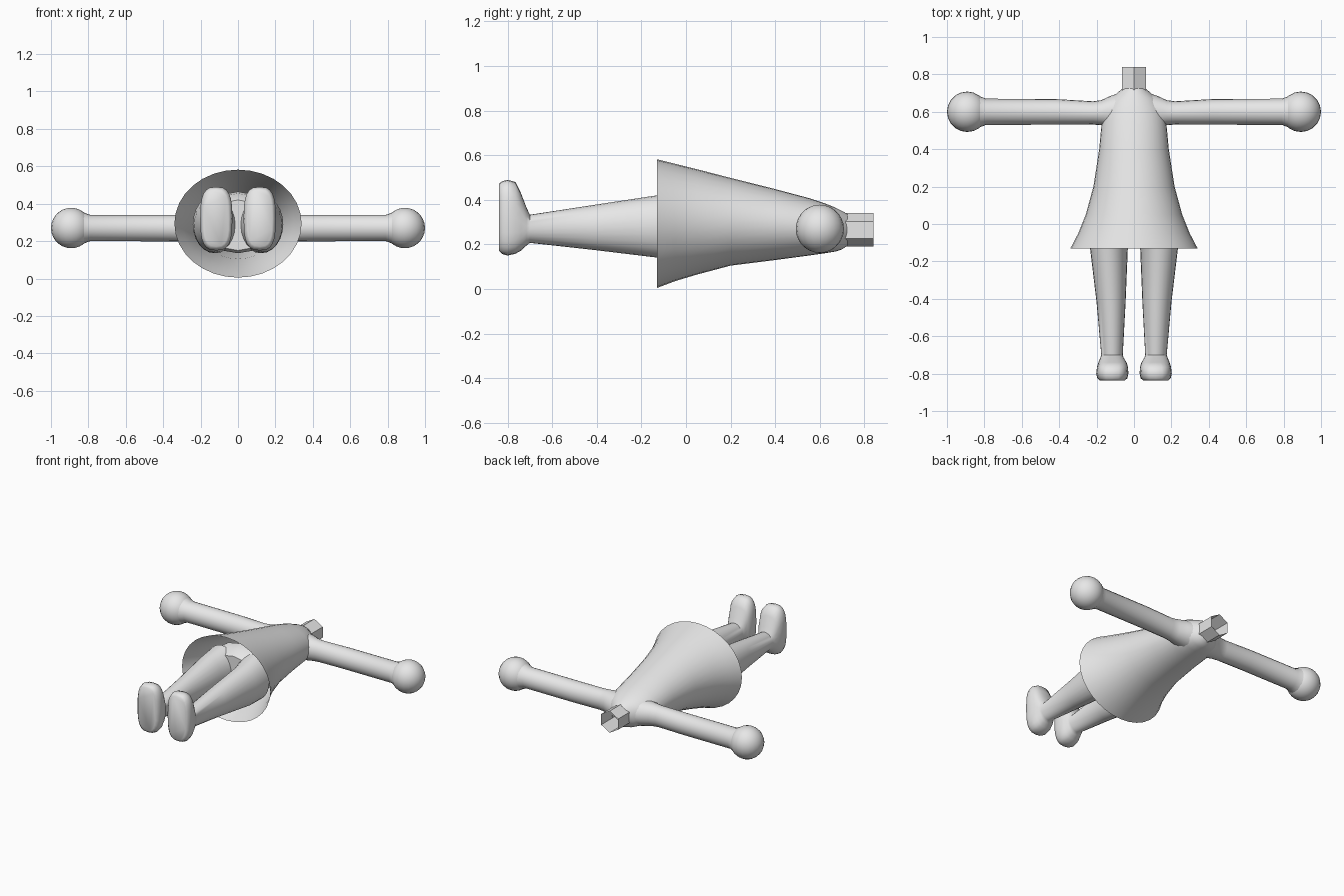
import bpy, bmesh, math

if "Cube" in bpy.data.objects:
    bpy.data.objects.remove(bpy.data.objects["Cube"])

grey = bpy.data.materials.new("plain_grey")
grey.diffuse_color = (0.8, 0.8, 0.8, 1)
grey.use_nodes = True
grey.node_tree.nodes["Principled BSDF"].inputs["Base Color"].default_value = grey.diffuse_color


def finish(name, bm, angle=50):
    bmesh.ops.recalc_face_normals(bm, faces=bm.faces)
    mesh = bpy.data.meshes.new(name)
    bm.to_mesh(mesh)
    bm.free()
    mesh.materials.append(grey)
    obj = bpy.data.objects.new(name, mesh)
    bpy.context.collection.objects.link(obj)
    bpy.ops.object.select_all(action='DESELECT')
    obj.select_set(True)
    bpy.context.view_layer.objects.active = obj
    bpy.ops.object.shade_smooth_by_angle(angle=math.radians(angle))
    return obj


def loft(name, sections, axis='y', n=24, cap_start=False, cap_end=False, turn=0.0, side=1):
    """Skin rings of (position, u0, u1, z0, z1[, squareness]) along an axis."""
    bm = bmesh.new()
    rings = []
    for t, u0, u1, z0, z1, *e in sections:
        power = 2 / (e[0] if e else 2)
        ring = []
        for i in range(n):
            a = turn + math.tau * i / n
            c, s = math.cos(a), math.sin(a)
            u = (u0 + u1) / 2 + (u1 - u0) / 2 * math.copysign(abs(c) ** power, c)
            z = (z0 + z1) / 2 + (z1 - z0) / 2 * math.copysign(abs(s) ** power, s)
            x, y = (u, t) if axis == 'y' else (t, u)
            ring.append(bm.verts.new((side * x, y, z)))
        rings.append(ring)
    for a, b in zip(rings, rings[1:]):
        for i in range(n):
            j = (i + 1) % n
            bm.faces.new((a[i], a[j], b[j], b[i]))
    if cap_start:
        bm.faces.new(rings[0])
    if cap_end:
        bm.faces.new(rings[-1])
    return finish(name, bm)


# Dress, open at the hem
dress = [(-0.13, 0.34, 0.005, 0.582), (-0.05, 0.298, 0.035, 0.562),
         (0.05, 0.258, 0.065, 0.537), (0.20, 0.217, 0.105, 0.498),
         (0.40, 0.186, 0.130, 0.448), (0.55, 0.172, 0.150, 0.408),
         (0.62, 0.155, 0.160, 0.385), (0.67, 0.125, 0.168, 0.365),
         (0.70, 0.090, 0.178, 0.350), (0.725, 0.062, 0.195, 0.335)]
loft("dress", [(y, -w, w, z0, z1) for y, w, z0, z1 in dress], n=32)

# Neck, an open six-sided tube
loft("neck", [(y, -0.075, 0.075, 0.19, 0.34) for y in (0.69, 0.84)], n=6, turn=math.pi / 6)

# Hips inside the skirt
loft("hips", [(-0.05, -0.20, 0.20, 0.15, 0.42), (0.0, -0.24, 0.24, 0.135, 0.455),
              (0.06, -0.235, 0.235, 0.135, 0.465)], n=12, cap_start=True, cap_end=True)

for side, word in ((1, "right"), (-1, "left")):
    # Leg with a rounded, flat-soled foot
    loft(word + "_leg", [
        (-0.838, 0.050, 0.183, 0.172, 0.472, 3),
        (-0.825, 0.036, 0.196, 0.157, 0.483, 3),
        (-0.80, 0.030, 0.202, 0.150, 0.490, 3),
        (-0.765, 0.032, 0.198, 0.158, 0.480, 3),
        (-0.74, 0.040, 0.190, 0.172, 0.430, 2.6),
        (-0.715, 0.055, 0.180, 0.195, 0.365, 2.2),
        (-0.70, 0.060, 0.175, 0.207, 0.333),
        (-0.42, 0.045, 0.200, 0.176, 0.376),
        (-0.13, 0.033, 0.235, 0.141, 0.420),
        (0.0, 0.004, 0.242, 0.135, 0.445)],
        cap_start=True, cap_end=True, side=side)

    # Arm, flaring into the shoulder
    loft(word + "_arm", [
        (0.07, 0.50, 0.705, 0.175, 0.355), (0.13, 0.515, 0.683, 0.185, 0.350),
        (0.175, 0.528, 0.662, 0.193, 0.344), (0.22, 0.532, 0.656, 0.197, 0.340),
        (0.42, 0.531, 0.668, 0.199, 0.340), (0.79, 0.53, 0.67, 0.20, 0.34),
        (0.83, 0.515, 0.685, 0.185, 0.355)],
        axis='x', n=20, side=side)

    # Ball hand
    bm = bmesh.new()
    bmesh.ops.create_uvsphere(bm, u_segments=20, v_segments=14, radius=0.108)
    bmesh.ops.translate(bm, verts=bm.verts, vec=(side * 0.892, 0.60, 0.27))
    finish(word + "_hand", bm)
